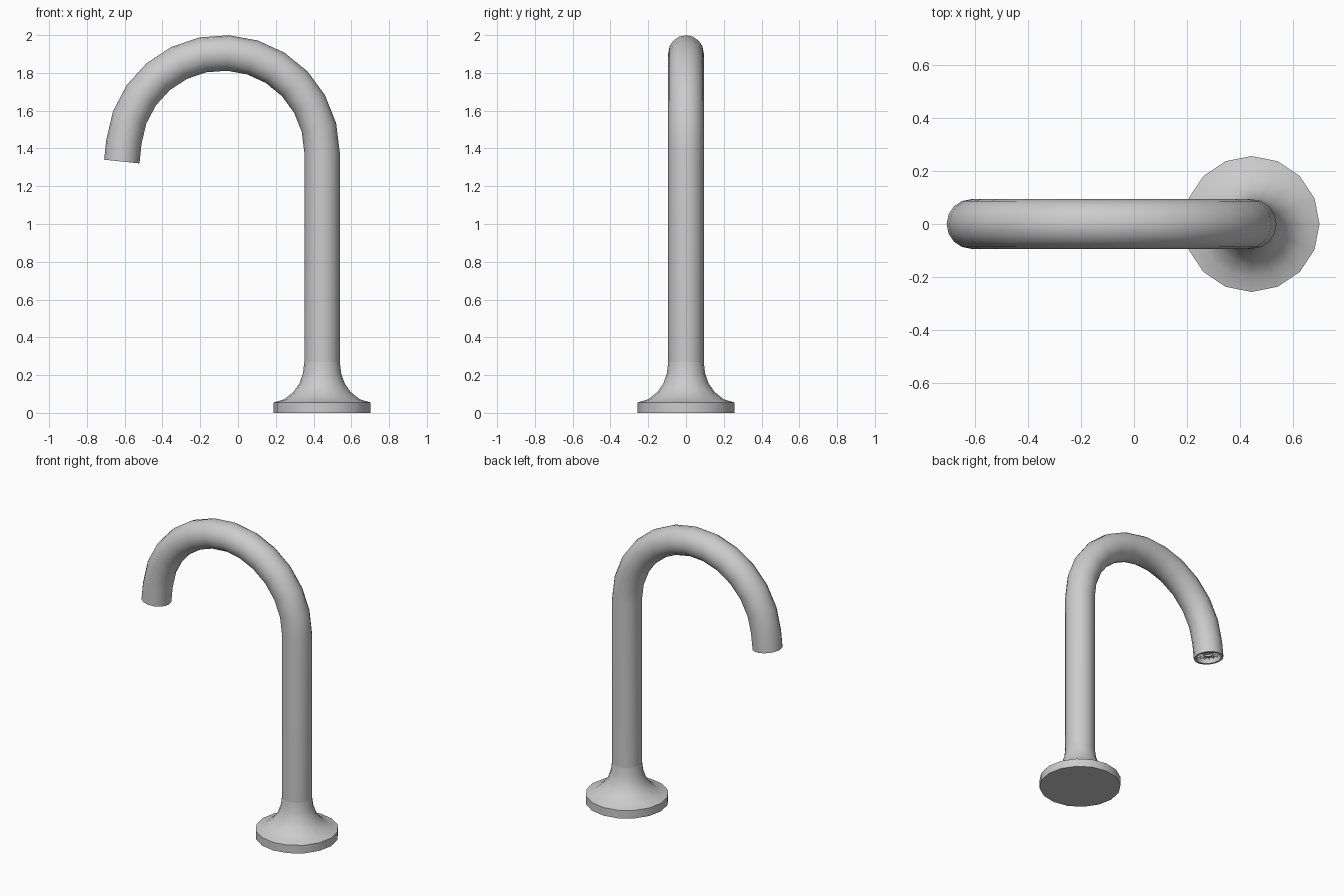
import bpy, bmesh, math
from mathutils import Vector

cube = bpy.data.objects.get("Cube")
if cube:
    bpy.data.objects.remove(cube, do_unlink=True)

SIDES = 16
PIPE_R = 0.094
FOOT_X = 0.445
BEND_R = 0.526
BEND_Z = 1.38
BEND_STEPS = 12
BEND_END = math.radians(174)

metal = bpy.data.materials.new("satin grey metal")
metal.use_nodes = True
grey = (0.6, 0.6, 0.6, 1)
metal.diffuse_color = grey
metal.node_tree.nodes["Principled BSDF"].inputs["Base Color"].default_value = grey


def finish(name, bm, smooth_angle=40):
    bmesh.ops.recalc_face_normals(bm, faces=bm.faces)
    mesh = bpy.data.meshes.new(name)
    bm.to_mesh(mesh)
    bm.free()
    mesh.materials.append(metal)
    obj = bpy.data.objects.new(name, mesh)
    bpy.context.collection.objects.link(obj)
    bpy.ops.object.select_all(action='DESELECT')
    obj.select_set(True)
    bpy.context.view_layer.objects.active = obj
    bpy.ops.object.shade_smooth_by_angle(angle=math.radians(smooth_angle))
    return obj


def ring(bm, center, angle, radius):
    """Circle of vertices facing along a path that has turned by angle."""
    out = Vector((math.cos(angle), 0, math.sin(angle)))
    side = Vector((0, 1, 0))
    turns = [2 * math.pi * i / SIDES for i in range(SIDES)]
    return [bm.verts.new(center + radius * (out * math.cos(t) + side * math.sin(t)))
            for t in turns]


def loft(bm, rings):
    for a, b in zip(rings, rings[1:]):
        for i in range(SIDES):
            j = (i + 1) % SIDES
            bm.faces.new((a[i], a[j], b[j], b[i]))


# Flared foot: flat disc sweeping up into the pipe
bm = bmesh.new()
profile = [(0.257, 0), (0.257, 0.055), (0.2, 0.072), (0.152, 0.11),
           (0.12, 0.155), (0.101, 0.21), (PIPE_R, 0.27)]
rings = [ring(bm, Vector((FOOT_X, 0, z)), 0, r) for r, z in profile]
loft(bm, rings)
bm.faces.new(rings[0])
finish("foot_flange", bm)

# Spout: upright, bend, short straight tip and hollow mouth
bm = bmesh.new()
bend_center = Vector((FOOT_X - BEND_R, 0, BEND_Z))
rings = [ring(bm, Vector((FOOT_X, 0, 0.27)), 0, PIPE_R)]
for i in range(BEND_STEPS + 1):
    a = BEND_END * i / BEND_STEPS
    center = bend_center + BEND_R * Vector((math.cos(a), 0, math.sin(a)))
    rings.append(ring(bm, center, a, PIPE_R))
forward = Vector((-math.sin(BEND_END), 0, math.cos(BEND_END)))
tip = center + forward * 0.105
for radius, depth in ((PIPE_R, 0), (0.08, 0), (0.076, 0.03)):
    rings.append(ring(bm, tip - forward * depth, BEND_END, radius))
loft(bm, rings)
finish("spout_pipe", bm)

# Aerator: disc in the mouth with recessed segments between its spokes
bm = bmesh.new()
seat = tip - forward * 0.025
outer = ring(bm, seat, BEND_END, 0.078)
inner = ring(bm, seat, BEND_END, 0.03)
loft(bm, [outer, inner])
bm.faces.new(inner)
bmesh.ops.recalc_face_normals(bm, faces=bm.faces)
if bm.faces[:][0].normal.dot(forward) < 0:
    bmesh.ops.reverse_faces(bm, faces=bm.faces)
bmesh.ops.inset_individual(bm, faces=bm.faces[:], thickness=0.004, depth=-0.012)
finish("aerator", bm, 20)
